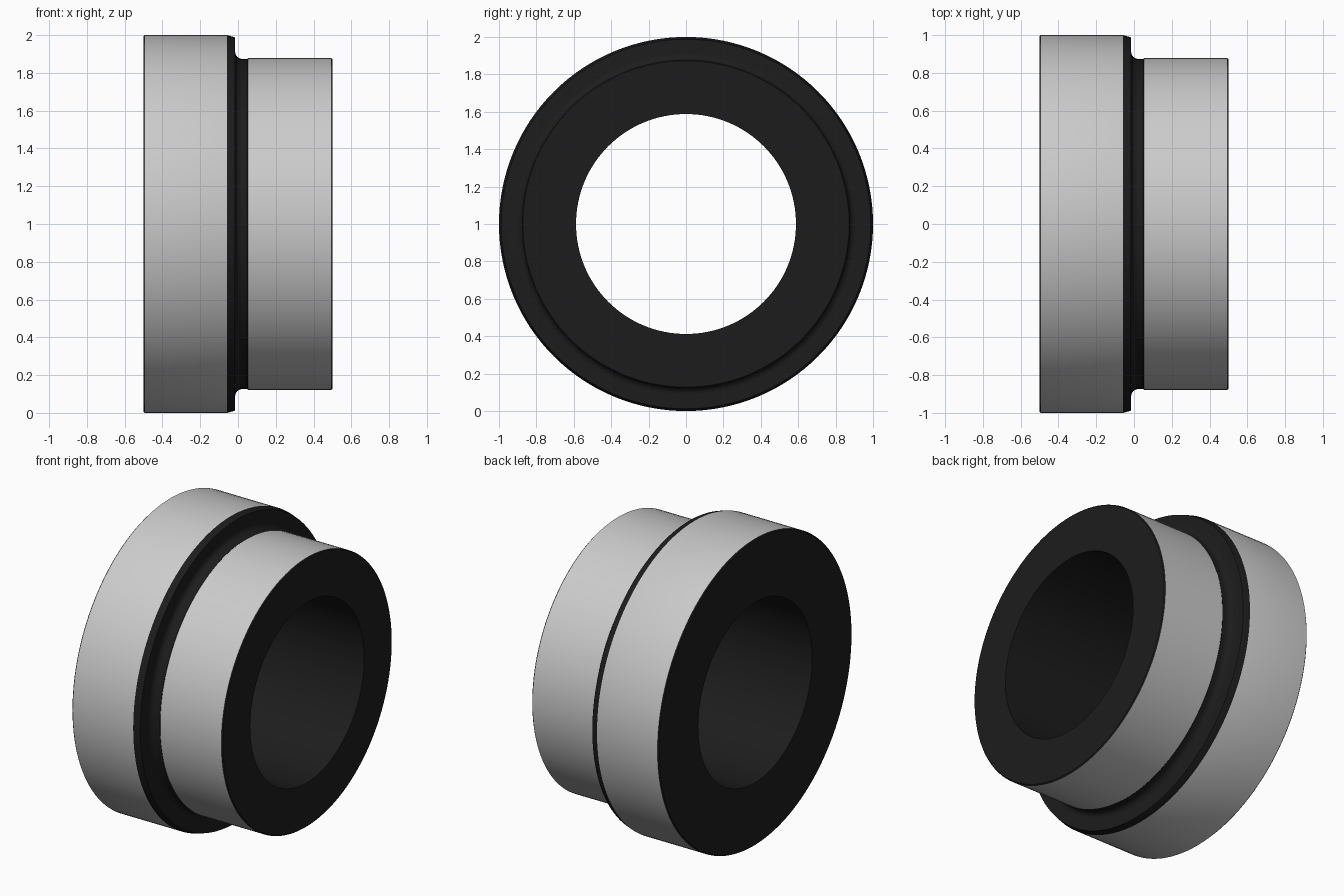
import bpy, bmesh, math

if "Cube" in bpy.data.objects:
    bpy.data.objects.remove(bpy.data.objects["Cube"])

SEGMENTS = 128
GREY, BLACK = 0, 1


def fillet(cx, cr, radius, a0, a1, steps):
    """Points of an arc in the (x, radius) plane."""
    return [(cx + radius * math.cos(math.radians(a0 + (a1 - a0) * i / steps)),
             cr + radius * math.sin(math.radians(a0 + (a1 - a0) * i / steps)), BLACK)
            for i in range(steps + 1)]


# Closed half section: x, radius, colour of the band that starts at this point
profile = [
    (-0.5, 0.588, BLACK),      # left end face
    (-0.5, 0.994, BLACK),      # rounded outer edge
    (-0.494, 1.0, GREY),       # wide metal band
    (-0.057, 1.0, BLACK),      # chamfer
    (-0.015, 0.988, BLACK),    # shoulder
]
profile += fillet(0.023, 0.912, 0.038, 180, 270, 6)   # undercut groove
profile += [
    (0.048, 0.874, BLACK),
    (0.053, 0.878, GREY),      # narrow metal band
    (0.494, 0.878, BLACK),     # rounded outer edge
    (0.5, 0.872, BLACK),       # right end face
    (0.5, 0.588, BLACK),       # bore
]

# Revolve the section around the x axis at z = 1
bm = bmesh.new()
rings = []
for x, r, _ in profile:
    rings.append([bm.verts.new((x,
                                r * math.cos(2 * math.pi * i / SEGMENTS),
                                1 + r * math.sin(2 * math.pi * i / SEGMENTS)))
                  for i in range(SEGMENTS)])
for k, ring in enumerate(rings):
    nxt = rings[(k + 1) % len(rings)]
    for i in range(SEGMENTS):
        j = (i + 1) % SEGMENTS
        face = bm.faces.new((ring[i], ring[j], nxt[j], nxt[i]))
        face.material_index = profile[k][2]
bmesh.ops.recalc_face_normals(bm, faces=bm.faces)

mesh = bpy.data.meshes.new("stepped_bushing")
bm.to_mesh(mesh)
bm.free()

# Grey metal and black rubber
for name, colour in (("grey_metal", (0.8, 0.8, 0.8, 1)),
                     ("black_rubber", (0.012, 0.012, 0.012, 1))):
    mat = bpy.data.materials.new(name)
    mat.diffuse_color = colour
    mat.use_nodes = True
    mat.node_tree.nodes["Principled BSDF"].inputs["Base Color"].default_value = mat.diffuse_color
    mesh.materials.append(mat)

bushing = bpy.data.objects.new("stepped_bushing", mesh)
bpy.context.collection.objects.link(bushing)
bpy.context.view_layer.objects.active = bushing
bushing.select_set(True)
bpy.ops.object.shade_smooth_by_angle(angle=math.radians(30))
